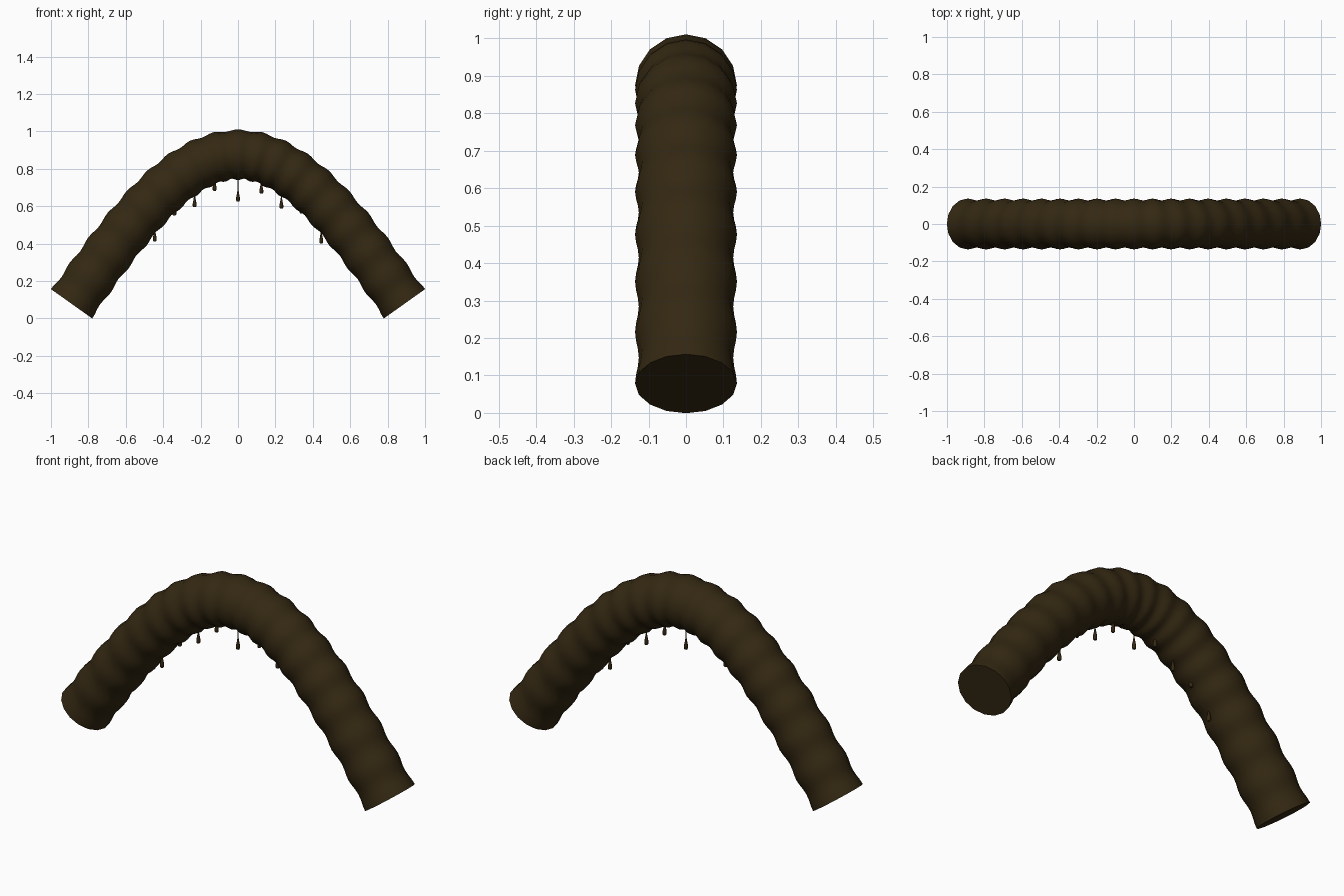
import bpy, bmesh, math
from mathutils import Vector

cube = bpy.data.objects.get("Cube")
if cube:
    bpy.data.objects.remove(cube, do_unlink=True)

HALF, BASE, RISE = 0.89, 0.078, 0.797    # arch centre line
RADIUS, RIPPLE, WAVES = 0.131, 0.005, 18
SIDES, STEPS = 16, 18 * 6

brown = bpy.data.materials.new("dark_brown")
brown.use_nodes = True
colour = (0.034, 0.021, 0.006, 1)
brown.diffuse_color = colour
bsdf = next(n for n in brown.node_tree.nodes if n.type == "BSDF_PRINCIPLED")
bsdf.inputs["Base Color"].default_value = colour
bsdf.inputs["Roughness"].default_value = 0.8


def loft(name, rings):
    """Skin a list of vertex rings into a capped, smooth tube."""
    bm = bmesh.new()
    rows = [[bm.verts.new(p) for p in ring] for ring in rings]
    for a, b in zip(rows, rows[1:]):
        for i in range(len(a)):
            j = (i + 1) % len(a)
            bm.faces.new((a[i], a[j], b[j], b[i]))
    bm.faces.new(rows[0])
    bm.faces.new(rows[-1])
    bmesh.ops.recalc_face_normals(bm, faces=bm.faces)
    mesh = bpy.data.meshes.new(name)
    bm.to_mesh(mesh)
    bm.free()
    mesh.materials.append(brown)
    obj = bpy.data.objects.new(name, mesh)
    bpy.context.collection.objects.link(obj)
    bpy.ops.object.select_all(action="DESELECT")
    obj.select_set(True)
    bpy.context.view_layer.objects.active = obj
    bpy.ops.object.shade_smooth_by_angle(angle=math.radians(50))
    return obj


def ring(centre, u, v, radius, sides):
    angles = [math.tau * i / sides for i in range(sides)]
    return [centre + radius * (math.cos(a) * u + math.sin(a) * v) for a in angles]


X, Y = Vector((1, 0, 0)), Vector((0, 1, 0))

# Rippled arch: cosine centre line, rings square to it
rings = []
for s in range(STEPS + 1):
    t = s / STEPS
    x = HALF * (2 * t - 1)
    phase = math.pi * x / (2 * HALF)
    slope = -RISE * math.pi / (2 * HALF) * math.sin(phase)
    normal = Vector((-slope, 0, 1)).normalized()
    r = RADIUS + RIPPLE * math.cos(math.tau * WAVES * t)
    centre = Vector((x, 0, BASE + RISE * math.cos(phase)))
    rings.append(ring(centre, normal, Y, r, SIDES))
loft("arch_tube", rings)

# Hanging drips: x position and tip height
drips = [(-0.445, 0.41), (-0.34, 0.55), (-0.232, 0.595), (-0.125, 0.682),
         (0, 0.625), (0.125, 0.667), (0.232, 0.587), (0.34, 0.56), (0.445, 0.40)]
profile = [(0, 0.006), (0.005, 0.01), (0.02, 0.01), (0.04, 0.006),
           (0.06, 0.003), (0.14, 0.003)]
for n, (x, tip) in enumerate(drips):
    loft(f"drip_{n + 1}", [ring(Vector((x, 0, tip + h)), X, Y, r, 8)
                           for h, r in profile])
